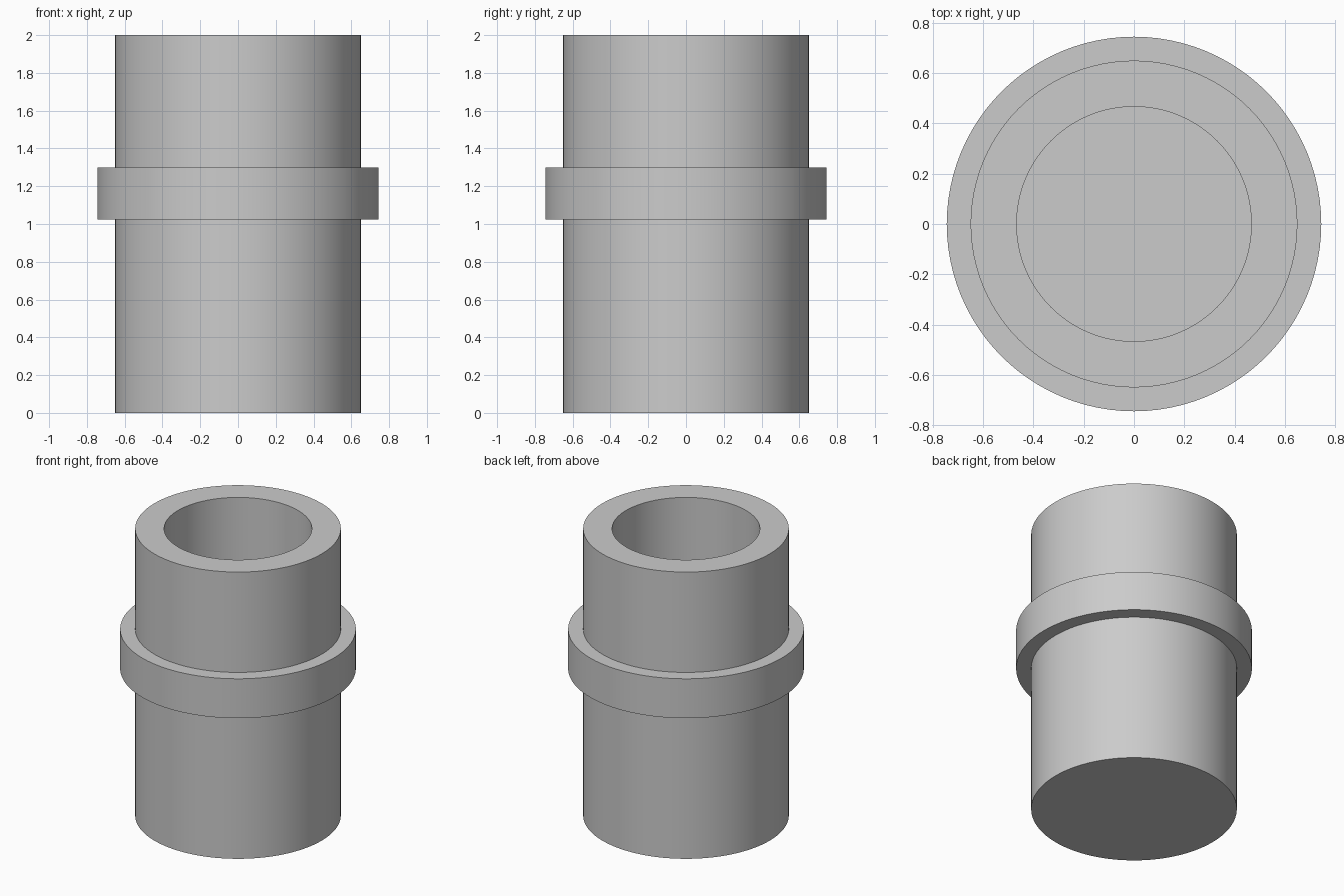
import bpy
import math

SEGMENTS = 96

cube = bpy.data.objects.get("Cube")
if cube:
    bpy.data.objects.remove(cube, do_unlink=True)

# One plain grey for the whole part
grey = bpy.data.materials.new("plain_grey")
grey.use_nodes = True
colour = (0.6, 0.6, 0.6, 1)
grey.diffuse_color = colour
grey.node_tree.nodes["Principled BSDF"].inputs["Base Color"].default_value = colour


def lathe(name, profile):
    """Revolve a (radius, height) profile around z, capping its open ends."""
    verts, faces = [], []
    for radius, height in profile:
        for i in range(SEGMENTS):
            a = math.tau * i / SEGMENTS
            verts.append((radius * math.cos(a), radius * math.sin(a), height))
    for ring in range(len(profile) - 1):
        low, high = ring * SEGMENTS, (ring + 1) * SEGMENTS
        for i in range(SEGMENTS):
            j = (i + 1) % SEGMENTS
            faces.append((low + i, low + j, high + j, high + i))
    faces.append(tuple(reversed(range(SEGMENTS))))
    faces.append(tuple(range(len(verts) - SEGMENTS, len(verts))))
    mesh = bpy.data.meshes.new(name)
    mesh.from_pydata(verts, [], faces)
    mesh.materials.append(grey)
    obj = bpy.data.objects.new(name, mesh)
    bpy.context.collection.objects.link(obj)
    bpy.ops.object.select_all(action="DESELECT")
    obj.select_set(True)
    bpy.context.view_layer.objects.active = obj
    bpy.ops.object.shade_smooth_by_angle(angle=math.radians(30))
    return obj


outer, collar, bore = 0.65, 0.745, 0.467
wall = outer - bore

# Cylindrical sleeve with a raised collar, closed base and blind bore
lathe("collared_sleeve", [
    (outer, 0), (outer, 1.025),
    (collar, 1.025), (collar, 1.3),
    (outer, 1.3), (outer, 2),
    (bore, 2), (bore, wall),
])
